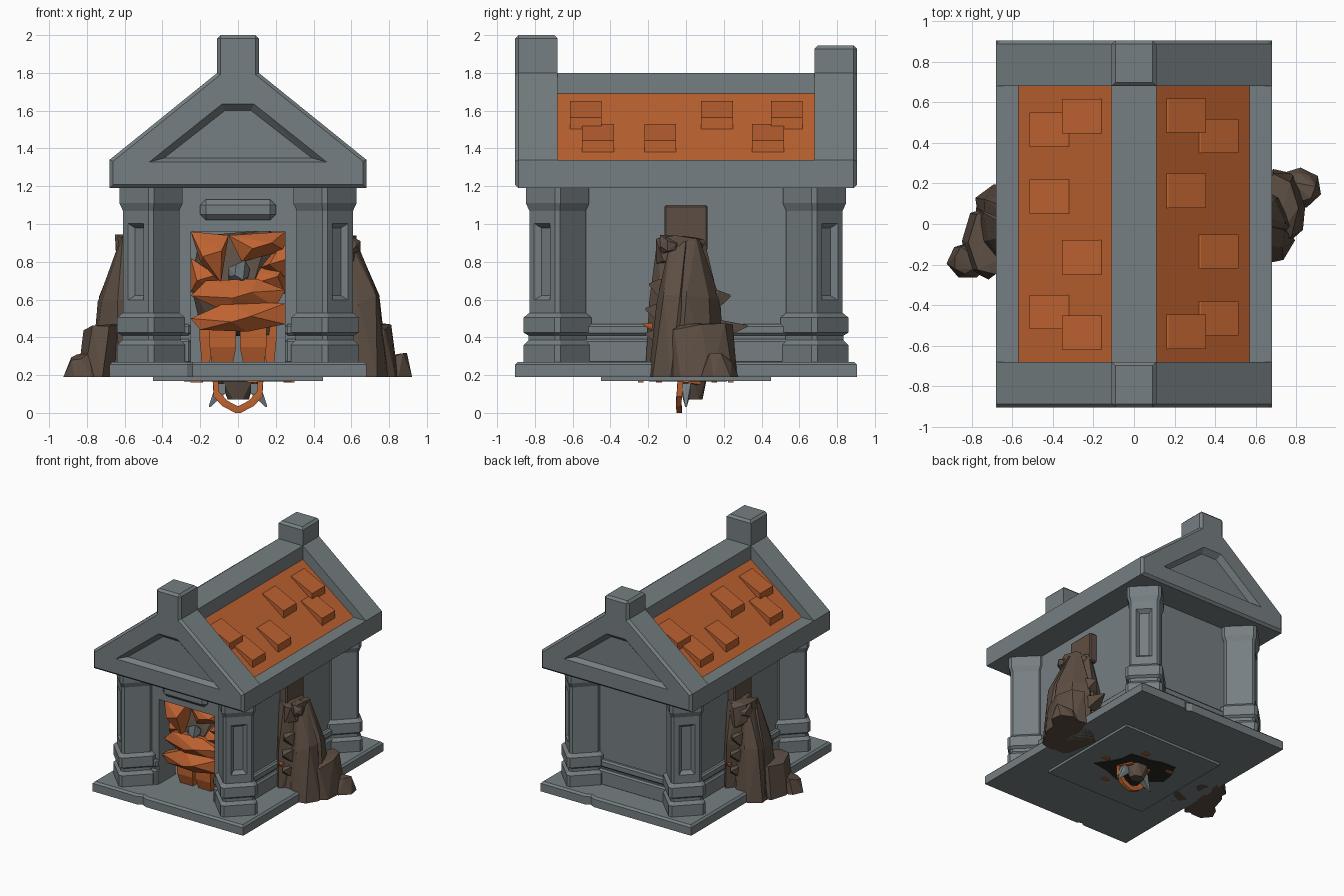
import bpy, bmesh, math, random
from mathutils import Vector

if "Cube" in bpy.data.objects:
    bpy.data.objects.remove(bpy.data.objects["Cube"])

random.seed(4)


def mat(name, c):
    m = bpy.data.materials.new(name)
    m.diffuse_color = (*c, 1)
    m.use_nodes = True
    m.node_tree.nodes["Principled BSDF"].inputs["Base Color"].default_value = m.diffuse_color
    return m


STONE = mat("grey stone", (0.18, 0.212, 0.223))
ORANGE = mat("burnt orange", (0.51, 0.122, 0.03))
ROCK = mat("brown rock", (0.108, 0.076, 0.056))
DARK = mat("dark hollow", (0.022, 0.02, 0.018))


def finish(name, bm, mats, bevel=0):
    bmesh.ops.recalc_face_normals(bm, faces=bm.faces)
    me = bpy.data.meshes.new(name)
    bm.to_mesh(me)
    bm.free()
    for m in mats:
        me.materials.append(m)
    ob = bpy.data.objects.new(name, me)
    bpy.context.collection.objects.link(ob)
    if bevel:
        b = ob.modifiers.new("bevel", 'BEVEL')
        b.width, b.segments, b.limit_method = bevel, 1, 'ANGLE'
    return ob


def hull(name, pts, m, bevel=0):
    bm = bmesh.new()
    for p in pts:
        bm.verts.new(p)
    bmesh.ops.convex_hull(bm, input=bm.verts)
    loose = [v for v in bm.verts if not v.link_faces]
    bmesh.ops.delete(bm, geom=loose, context='VERTS')
    bmesh.ops.dissolve_limit(bm, angle_limit=0.03, verts=bm.verts, edges=bm.edges)
    return finish(name, bm, [m], bevel)


def box(name, x0, x1, y0, y1, z0, z1, m=STONE, bevel=0):
    return hull(name, [(x, y, z) for x in (x0, x1) for y in (y0, y1) for z in (z0, z1)], m, bevel)


def prism(name, pts, vec, mats, bevel=0, rule=None, edge_rule=None):
    bm = bmesh.new()
    f = bm.faces.new([bm.verts.new(p) for p in pts])
    r = bmesh.ops.extrude_face_region(bm, geom=[f], use_keep_orig=True)
    bmesh.ops.translate(bm, verts=[v for v in r["geom"] if isinstance(v, bmesh.types.BMVert)], vec=vec)
    bmesh.ops.recalc_face_normals(bm, faces=bm.faces)
    if rule:
        for f in bm.faces:
            f.material_index = rule(f)
    if edge_rule:
        picked = [e for e in bm.edges if all(edge_rule(v.co) for v in e.verts)]
        bmesh.ops.bevel(bm, geom=picked, offset=bevel, segments=1, affect='EDGES')
        bevel = 0
    return finish(name, bm, mats, bevel)


def bar(name, a, b, ra, rb, m):
    pts = []
    for c, r in ((a, ra), (b, rb)):
        pts += [Vector(c) + Vector((i * r, j * r, k * r)) for i in (-1, 1) for j in (-1, 1) for k in (-1, 1)]
    return hull(name, pts, m)


def sym(pts):
    return pts + [(-x, z) for x, z in reversed(pts)]


# floor slab with chipped front and back edges
edge = [(-.68, -.905), (-.27, -.905), (-.24, -.885), (-.2, -.905), (.68, -.905)]
prism("floor_slab", [(x, y, .19) for x, y in edge + [(-x, -y) for x, y in edge]], (0, 0, .08), [STONE], .015,
      edge_rule=lambda c: c.z > .25)
box("under_plate", -.45, .45, -.45, .45, .17, .2)
ring = []
for i in range(16):
    a, r = i * math.tau / 16, random.uniform(.17, .32)
    ring.append((r * math.cos(a), r * math.sin(a), .165))
prism("under_hollow", ring, (0, 0, .006), [DARK])

# walls with a doorway in front
WX, WY = .46, .66
for s in (-1, 1):
    box("side_wall", min(s * WX, s * .4), max(s * WX, s * .4), -WY, WY, .26, 1.2)
    box("door_jamb", min(s * .25, s * WX), max(s * .25, s * WX), -WY, -.45, .26, 1.2)
    # plinth moulding in two courses
    for z0, z1, d in ((.26, .39, .025), (.41, .47, .03)):
        a, b = sorted((s * .4, s * (WX + d)))
        box("side_plinth", a, b, -WY, WY, z0, z1, STONE, .012)
        a, b = sorted((s * .25, s * .46))
        box("front_plinth", a, b, -WY - d, -.5, z0, z1, STONE, .012)
box("back_wall", -WX, WX, .6, WY, .26, 1.2)
for z0, z1, d in ((.26, .39, .025), (.41, .47, .03)):
    box("back_plinth", -WX, WX, .6, WY + d, z0, z1, STONE, .012)
box("door_header", -.25, .25, -WY, -.45, .96, 1.2)
box("door_name_block", -.2, .2, -.71, -.64, 1.02, 1.13, STONE, .03)

# diamond columns with a sunken groove on the outward face
PROFILE = [(.26, .18), (.36, .18), (.385, .155), (.41, .155), (.425, .18), (.505, .18), (.53, .15),
           (1.07, .15), (1.11, .168), (1.2, .168)]
for sx in (-1, 1):
    for sy in (-1, 1):
        bm = bmesh.new()
        loops = []
        for z, r in PROFILE:
            lp = []
            for k in range(4):
                for d in (-5, 5):
                    a = math.radians(90 * k + d)
                    lp.append(bm.verts.new((sx * .46 + r * math.cos(a), sy * .68 + r * math.sin(a), z)))
            loops.append(lp)
        for l0, l1 in zip(loops, loops[1:]):
            for i in range(8):
                bm.faces.new((l0[i], l0[(i + 1) % 8], l1[(i + 1) % 8], l1[i]))
        bm.faces.new(loops[0])
        bm.faces.new(loops[-1])
        bmesh.ops.recalc_face_normals(bm, faces=bm.faces)
        out = Vector((sx, sy, 0)).normalized()
        panel = [f for f in bm.faces if f.normal.dot(out) > .95 and .75 < f.calc_center_median().z < .85]
        bmesh.ops.inset_individual(bm, faces=panel, thickness=.052)
        for v in panel[0].verts:
            v.co.z += .03 if v.co.z < .8 else -.03
        bmesh.ops.inset_individual(bm, faces=panel, thickness=.035, depth=-.03)
        finish("column", bm, [STONE])

# gable ends with sunken pediment and a square cap
for s, top in ((-1, 2.0), (1, 1.945)):
    y0 = s * .905
    prof = sym([(.68, 1.19), (.68, 1.34), (.11, 1.8), (.11, top)])
    g = prism("gable_end", [(x, y0, z) for x, z in prof], (0, -s * .225, 0), [STONE], .018,
              edge_rule=lambda c: abs(c.y) > .9 or c.z > top - .001)
    big = sym([(.48, 1.325), (.085, 1.64)])
    small = sym([(.39, 1.35), (.07, 1.60)])
    cut = hull("pediment_cutter", [(x, s * .91, z) for x, z in big] + [(x, s * .865, z) for x, z in small], STONE)
    cut.hide_render = True
    cut.hide_viewport = True
    m = g.modifiers.new("recess", 'BOOLEAN')
    m.object, m.operation, m.solver = cut, 'DIFFERENCE', 'EXACT'

# middle roof: eaves, orange slopes, ridge beam
prof = sym([(.68, 1.19), (.68, 1.34), (.57, 1.34), (.11, 1.69), (.11, 1.8)])
prism("roof", [(x, -.69, z) for x, z in prof], (0, 1.38, 0), [STONE, ORANGE],
      rule=lambda f: int(.3 < abs(f.normal.x) < .9 and f.normal.z > 0))

# wedge roof tiles, repeated with half-turn symmetry
TILES = [(.15, .45), (.31, .35), (.15, .08), (.31, -.22), (.31, -.55), (.15, -.615)]
for s in (1, -1):
    for x, y in TILES:
        zr = lambda u: 1.69 - (u - .11) * .761
        x1 = x + .205
        sec = [(x, zr(x) - .01), (x + .02, zr(x + .02) + .008), (x1, zr(x1) + .06), (x1, zr(x1) - .01)]
        pts = [(s * u, s * v, z) for u, z in sec for v in (y, y + .168)]
        hull("roof_tile", pts, ORANGE)


# rocks growing through the side walls
def rock(name, s, rings, m=ROCK, n=7):
    pts = []
    for cx, cy, z, rx, ry in rings:
        off = random.random()
        for i in range(n):
            a = (i + off) * math.tau / n
            k = random.uniform(.88, 1.08)
            pts.append((s * (cx + k * rx * math.cos(a)), s * (cy + k * ry * math.sin(a)),
                        z + (random.uniform(-.03, .03) if z > .2 else 0)))
    hull(name, pts, m)


for s in (1, -1):
    rock("rock_spire", s, [(.60, .0, .19, .19, .2), (.60, .02, .6, .15, .16), (.58, .02, .93, .04, .05)])
    rock("rock_spire_front", s, [(.66, -.08, .19, .13, .13), (.63, -.06, .6, .12, .1), (.60, -.04, .88, .04, .05)])
    rock("rock_wall_mass", s, [(.5, 0, .19, .12, .21), (.5, .0, .6, .11, .2), (.5, -.03, .92, .08, .12)])
    rock("rock_step", s, [(.74, .09, .19, .12, .19), (.71, .08, .45, .1, .17)])
    rock("rock_toe", s, [(.81, .18, .19, .11, .1), (.83, .18, .29, .06, .07)])
    rock("rock_collar", s, [(.54, -.04, .78, .10, .13), (.54, -.03, .92, .1, .14)])
    rock("rock_knob", s, [(.6, -.09, .86, .05, .055), (.6, -.09, .92, .05, .055)])
    a, b = sorted((s * .42, s * .52))
    box("rock_block", a, b, -.115, .115, .86, 1.1, ROCK, .01)
    for y, z, d in ((.2, .46, .12), (.17, .62, .06), (-.14, .55, -.07), (-.13, .42, -.08), (-.13, .68, -.06)):
        bar("rock_spike", (s * .55, s * y * .7, z - .02), (s * .56, s * (y + d), z), .05, .005, ROCK)
    bar("orange_thorn", (s * .5, s * -.14, .45), (s * .54, s * -.22, .47), .025, .006, ORANGE)

# jagged orange creature filling the doorway
rock("creature_core", 1, [(0, -.36, .42, .2, .2), (0, -.38, .7, .24, .2), (0, -.35, .96, .2, .15)], ROCK)
rock("grey_heart", 1, [(0, -.57, .7, .055, .06), (0, -.57, .78, .06, .05)], STONE)
SHARDS = [  # x,z outline, then depth
    ([(-.25, .96), (-.05, .94), (-.09, .69), (-.2, .80)], -.66),
    ([(-.05, .94), (.25, .96), (.25, .86), (.02, .80)], -.62),
    ([(.25, .93), (.25, .72), (.12, .77)], -.6),
    ([(-.25, .62), (-.17, .70), (.1, .71), (.25, .65), (.2, .56), (-.05, .53)], -.66),
    ([(-.25, .5), (-.05, .59), (.25, .58), (.25, .47), (.05, .43), (-.2, .44)], -.68),
    ([(-.25, .82), (-.15, .76), (-.06, .66), (-.25, .64)], -.58),
    ([(.05, .76), (.25, .8), (.25, .63), (.05, .66)], -.58),
]
for pts, y in SHARDS:
    cx = sum(p[0] for p in pts) / len(pts)
    cz = sum(p[1] for p in pts) / len(pts)
    hull("orange_shard", [(x, y + .06, z) for x, z in pts] + [(x, y + .14, z) for x, z in pts]
         + [(cx - .04, y, cz - .02), (cx + .06, y - .01, cz + .01)], ORANGE)
for s in (-1, 1):
    bar("creature_leg", (s * .08, -.5, .42), (s * .085, -.48, .27), .07, .05, ORANGE)
    bar("creature_leg_outer", (s * .17, -.44, .44), (s * .17, -.44, .27), .035, .02, ORANGE)

# claw hanging below the floor
rock("claw_core", 1, [(0, .03, .18, .1, .08), (0, .035, .07, .06, .05)], ROCK)
for s in (-1, 1):
    path = [(s * .12, -.03, .18), (s * .115, -.035, .1), (s * .07, -.04, .05), (0, -.035, .014)]
    for a, b in zip(path, path[1:]):
        bar("claw_rib", a, b, .014, .014, ORANGE)
    bar("claw_prong", (s * .09, .0, .13), (s * .15, .0, .035), .025, .004, STONE)
    bar("claw_band", (s * .12, -.03, .175), (s * .08, .07, .16), .015, .01, ORANGE)
for i in range(5):
    a = i * 1.25
    x, y = .27 * math.cos(a), .25 * math.sin(a)
    box("orange_scrap", x - .03, x + .03, y - .015, y + .015, .161, .168, ORANGE)
